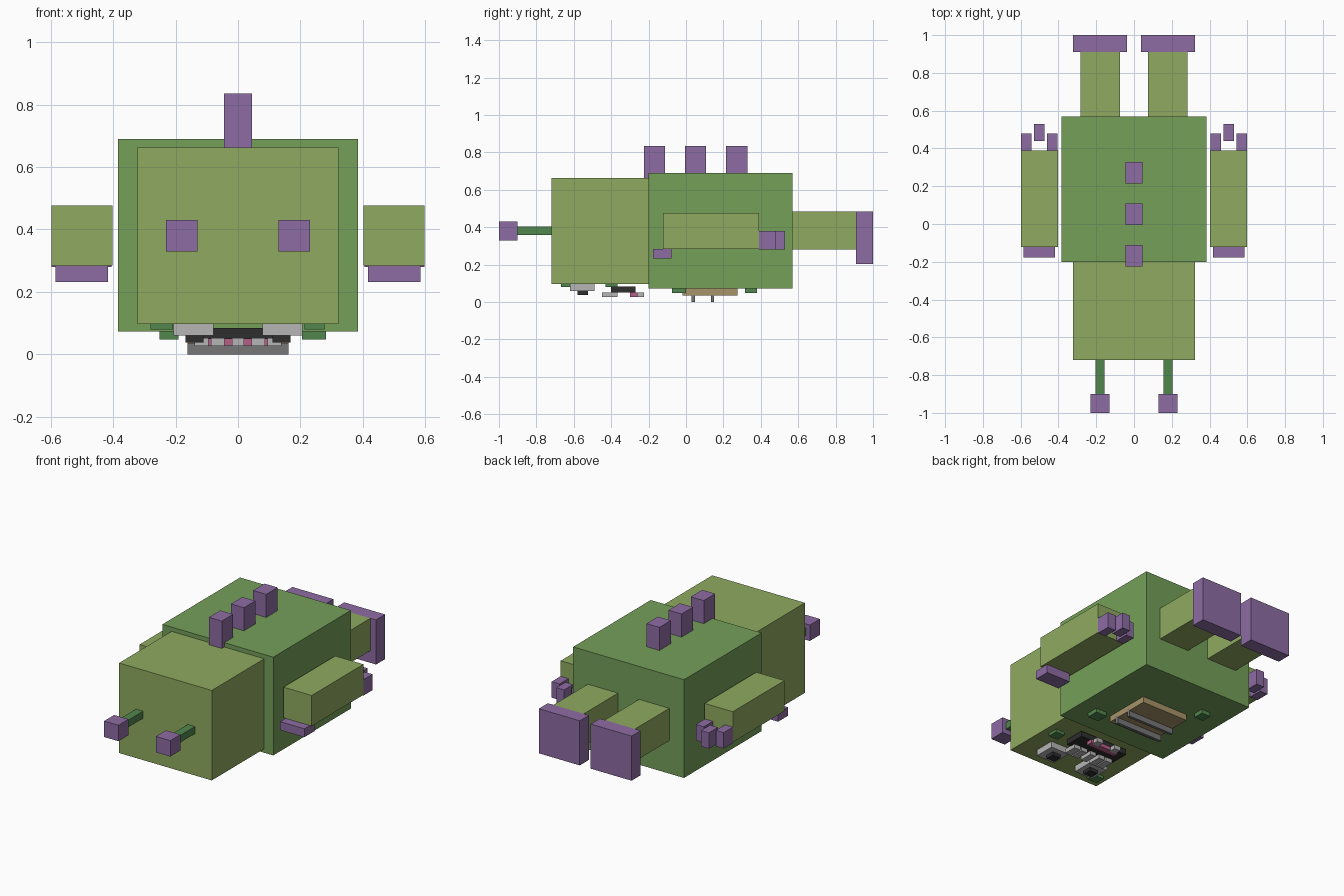
import bpy, bmesh
from mathutils import Matrix, Vector

if "Cube" in bpy.data.objects:
    bpy.data.objects.remove(bpy.data.objects["Cube"])


def material(name, r, g, b):
    m = bpy.data.materials.new(name)
    m.diffuse_color = [(c / 255) ** 2.2 for c in (r, g, b)] + [1]
    m.use_nodes = True
    m.node_tree.nodes["Principled BSDF"].inputs["Base Color"].default_value = m.diffuse_color
    return m


GREEN = material("green", 116, 158, 90)
LIGHT = material("light_green", 142, 168, 96)
DARK = material("dark_green", 82, 134, 78)
PURPLE = material("purple", 140, 108, 162)
WHITE = material("white", 180, 180, 180)
BLACK = material("black", 50, 50, 50)
PINK = material("pink", 180, 95, 135)
TAN = material("tan", 166, 146, 104)
GREY = material("grey", 120, 118, 120)


def box(name, mat, x, y, z):
    """Box from (min, max) ranges on each axis."""
    lo, hi = Vector((x[0], y[0], z[0])), Vector((x[1], y[1], z[1]))
    bm = bmesh.new()
    bmesh.ops.create_cube(bm, size=1, matrix=Matrix.Diagonal((*(hi - lo), 1)))
    me = bpy.data.meshes.new(name)
    bm.to_mesh(me)
    bm.free()
    me.materials.append(mat)
    ob = bpy.data.objects.new(name, me)
    ob.location = (lo + hi) / 2
    bpy.context.collection.objects.link(ob)


def pair(name, mat, x, y, z):
    """The same box on both sides of x = 0."""
    box(name + "_right", mat, x, y, z)
    box(name + "_left", mat, (-x[1], -x[0]), y, z)


# Body and head, lying face down
box("body", GREEN, (-.385, .385), (-.20, .57), (.073, .69))
box("head", LIGHT, (-.322, .322), (-.72, -.20), (.098, .663))

# Back spikes
for i, (y, z) in enumerate([(-.225, .663), (-.005, .69), (.215, .69)]):
    box(f"back_spike_{i}", PURPLE, (-.045, .045), (y, y + .113), (z, .835))

# Antennae
pair("antenna_stalk", DARK, (.155, .205), (-.90, -.72), (.36, .405))
pair("antenna_tip", PURPLE, (.13, .23), (-1, -.90), (.33, .43))

# Arms, shoulder plates and fingers
pair("arm", LIGHT, (.402, .598), (-.123, .39), (.285, .477))
pair("shoulder_plate", PURPLE, (.417, .585), (-.177, -.078), (.232, .285))
for i, (x, y) in enumerate([(.405, .39), (.475, .44), (.543, .39)]):
    pair(f"finger_{i}", PURPLE, (x, x + .055), (y, y + .09), (.28, .38))

# Legs and feet
pair("leg", LIGHT, (.073, .283), (.57, .91), (.28, .483))
pair("foot", PURPLE, (.038, .322), (.91, 1), (.203, .483))

# Belly patch with two bars
box("belly_patch", TAN, (-.162, .162), (-.02, .276), (.035, .073))
for i, y in enumerate((.03, .133)):
    box(f"belly_bar_{i}", GREY, (-.162, .162), (y, y + .018), (0, .05))

# Skin spots on belly and face
box("belly_spot_0", DARK, (.205, .282), (-.075, 0), (.048, .073))
box("belly_spot_1", DARK, (-.252, -.19), (.315, .38), (.048, .073))
box("face_spot_0", DARK, (.213, .277), (-.43, -.365), (.08, .098))
box("face_spot_1", DARK, (-.28, -.208), (-.667, -.605), (.08, .098))

# Eyes
pair("eye", WHITE, (.078, .207), (-.62, -.49), (.06, .098))
pair("pupil", BLACK, (.11, .168), (-.58, -.525), (.038, .06))

# Mouth, tongue and teeth
box("mouth", BLACK, (-.167, .167), (-.40, -.27), (.05, .084))
box("tongue", PINK, (-.10, .10), (-.30, -.26), (.028, .052))
box("upper_tooth_middle", WHITE, (-.02, .02), (-.45, -.365), (.026, .052))
pair("upper_tooth_outer", WHITE, (.095, .14), (-.45, -.365), (.026, .052))
pair("upper_tooth_inner", WHITE, (.043, .087), (-.45, -.365), (.026, .052))
pair("lower_tooth", WHITE, (.043, .087), (-.27, -.225), (.026, .052))
